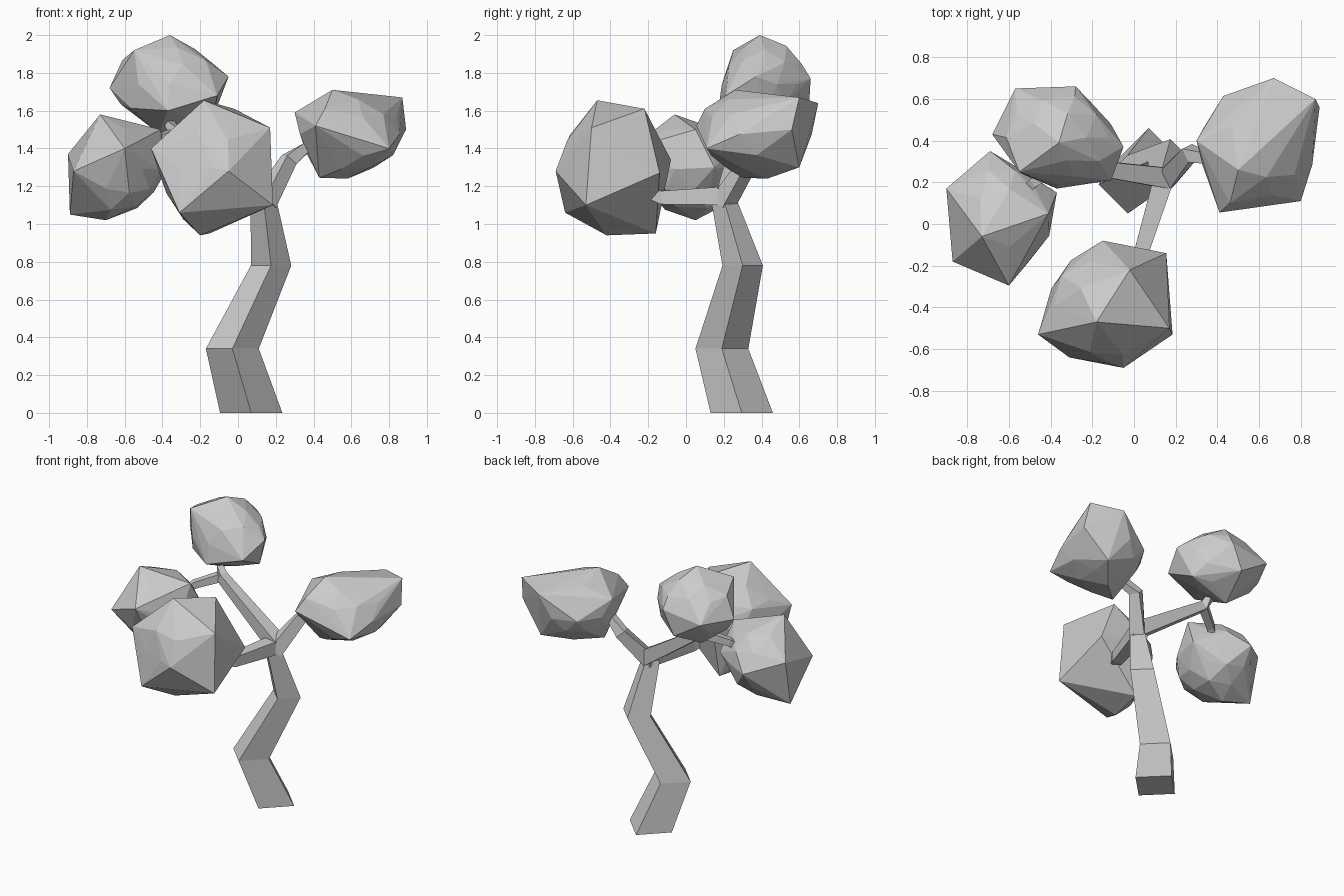
import bpy, bmesh, math, random
from mathutils import Vector

random.seed(4)


def finish(name, bm):
    bmesh.ops.recalc_face_normals(bm, faces=bm.faces)
    me = bpy.data.meshes.new(name)
    bm.to_mesh(me)
    bm.free()
    ob = bpy.data.objects.new(name, me)
    bpy.context.collection.objects.link(ob)
    return ob


def limb(name, path, level=False):
    """Four-sided tapering tube through (x, y, z, radius) points."""
    bm = bmesh.new()
    pts = [Vector(p[:3]) for p in path]
    rings = []
    for i, p in enumerate(pts):
        tangent = pts[min(i + 1, len(pts) - 1)] - pts[max(i - 1, 0)]
        if level:
            tangent = Vector((0, 0, 1))
        q = tangent.to_track_quat('Z', 'Y')
        turn = 0 if level else math.pi / 4
        ring = []
        for k in range(4):
            a = turn + k * math.pi / 2
            ring.append(bm.verts.new(p + q @ Vector((math.cos(a), math.sin(a), 0)) * path[i][3]))
        rings.append(ring)
    for lo, hi in zip(rings, rings[1:]):
        for k in range(4):
            j = (k + 1) % 4
            bm.faces.new((lo[k], lo[j], hi[j], hi[k]))
    bm.faces.new(rings[0])
    bm.faces.new(rings[-1])
    return finish(name, bm)


def foliage(name, center, radii, corners):
    """Faceted leaf clump: hull of a jittered ellipsoid and its main corners."""
    ball = bmesh.new()
    bmesh.ops.create_icosphere(ball, subdivisions=2, radius=1)
    bm = bmesh.new()
    for v in ball.verts:
        s = random.uniform(0.87, 0.97)
        bm.verts.new([c + r * s * d for c, r, d in zip(center, radii, v.co)])
    ball.free()
    for c in corners:
        bm.verts.new(c)
    bmesh.ops.convex_hull(bm, input=bm.verts[:])
    loose = [v for v in bm.verts if not v.link_faces]
    bmesh.ops.delete(bm, geom=loose, context='VERTS')
    return finish(name, bm)


# Crooked trunk
limb("trunk", [(0.07, 0.295, 0, 0.165), (-0.03, 0.19, 0.34, 0.14),
               (0.175, 0.30, 0.78, 0.107), (0.135, 0.20, 1.13, 0.068),
               (0.15, 0.22, 1.19, 0.05)], level=True)

# Branches
limb("right_branch", [(0.14, 0.20, 1.12, 0.07), (0.27, 0.34, 1.34, 0.05),
                      (0.37, 0.31, 1.41, 0.035), (0.45, 0.32, 1.43, 0.025)])
limb("front_branch", [(0.15, 0.24, 1.15, 0.07), (0.04, -0.12, 1.14, 0.05),
                      (-0.03, -0.25, 1.18, 0.03)])
limb("back_branch", [(0.16, 0.22, 1.15, 0.07), (-0.33, 0.29, 1.48, 0.042),
                     (-0.36, 0.32, 1.53, 0.03), (-0.37, 0.36, 1.58, 0.022)])
limb("left_branch", [(-0.33, 0.30, 1.48, 0.04), (-0.48, 0.20, 1.42, 0.033),
                     (-0.54, 0.14, 1.37, 0.025)])

# Leaf clumps
foliage("front_foliage", (-0.135, -0.39, 1.30), (0.31, 0.29, 0.34), [
    (-0.18, -0.47, 1.655), (-0.02, -0.22, 1.61), (0.17, -0.50, 1.51),
    (0.155, -0.14, 1.27), (0.185, -0.53, 1.10), (-0.05, -0.69, 1.28),
    (-0.20, -0.42, 0.94), (-0.15, -0.16, 0.95), (-0.31, -0.64, 1.06),
    (-0.46, -0.53, 1.40), (-0.15, -0.08, 1.34)])
foliage("left_foliage", (-0.635, 0.03, 1.29), (0.25, 0.29, 0.26), [
    (-0.73, -0.06, 1.58), (-0.41, 0.05, 1.50), (-0.37, 0.15, 1.30),
    (-0.60, -0.295, 1.40), (-0.87, -0.18, 1.28), (-0.89, 0.10, 1.05),
    (-0.70, 0.05, 1.02), (-0.69, 0.35, 1.30), (-0.90, 0.17, 1.37)])
foliage("top_foliage", (-0.365, 0.415, 1.74), (0.30, 0.24, 0.25), [
    (-0.36, 0.39, 2.0), (-0.55, 0.25, 1.92), (-0.68, 0.43, 1.72),
    (-0.57, 0.65, 1.73), (-0.28, 0.66, 1.77), (-0.05, 0.37, 1.78),
    (-0.11, 0.21, 1.68), (-0.13, 0.43, 1.57), (-0.37, 0.17, 1.60),
    (-0.36, 0.65, 1.60), (-0.42, 0.42, 1.48)])
foliage("right_foliage", (0.59, 0.375, 1.475), (0.29, 0.31, 0.225), [
    (0.50, 0.26, 1.71), (0.30, 0.40, 1.59), (0.41, 0.055, 1.52),
    (0.43, 0.30, 1.245), (0.80, 0.11, 1.40), (0.89, 0.56, 1.50),
    (0.87, 0.60, 1.67), (0.67, 0.70, 1.64), (0.58, 0.43, 1.24),
    (0.72, 0.60, 1.30), (0.46, 0.10, 1.61)])
